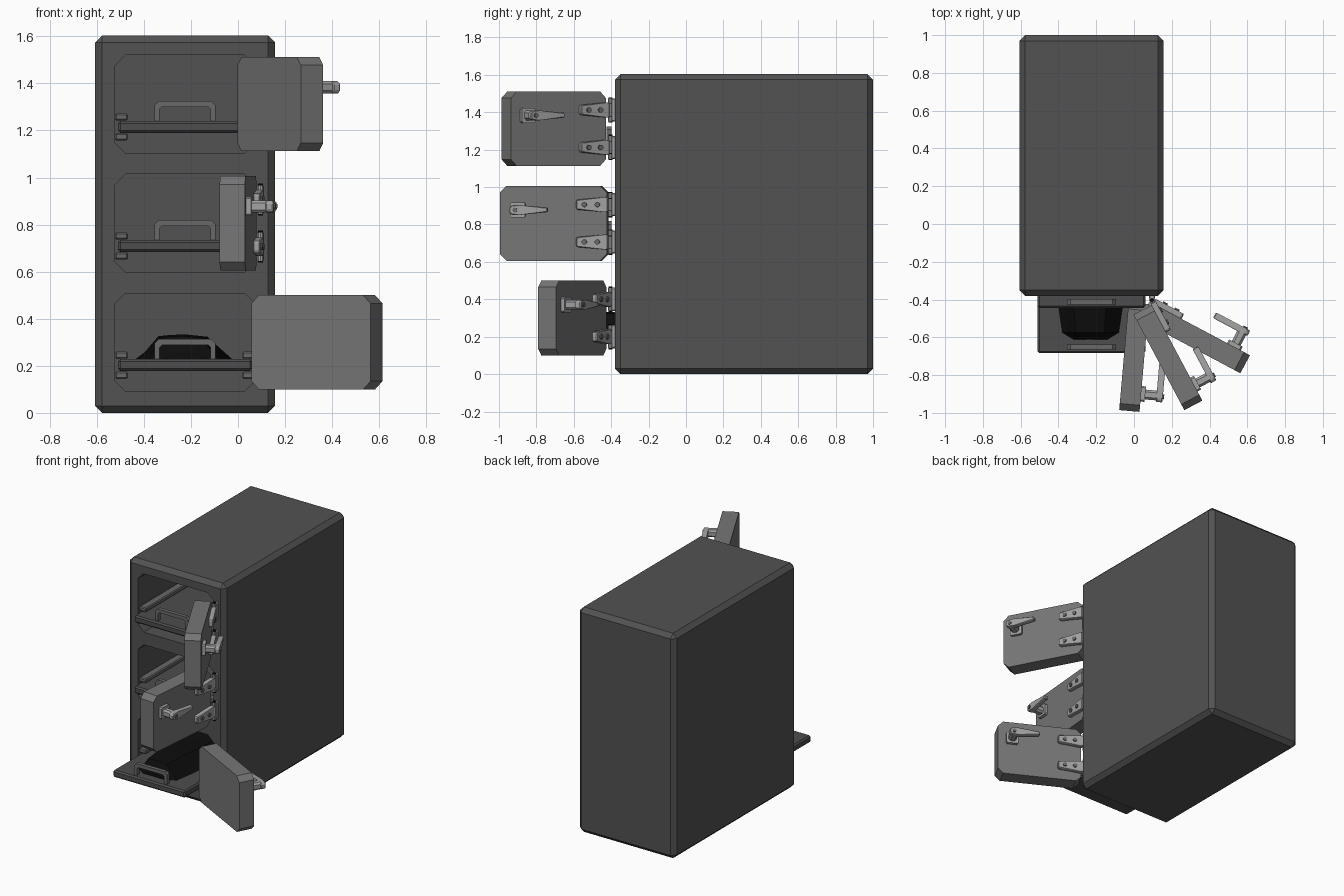
import bpy, bmesh, math
from mathutils import Matrix, Vector

if "Cube" in bpy.data.objects:
    bpy.data.objects.remove(bpy.data.objects["Cube"])


def material(name, v):
    m = bpy.data.materials.new(name)
    m.diffuse_color = (v, v, v, 1)
    m.use_nodes = True
    m.node_tree.nodes["Principled BSDF"].inputs["Base Color"].default_value = m.diffuse_color
    return m


BODY = material("dark_grey_steel", 0.085)
DOOR = material("mid_grey_steel", 0.18)
METAL = material("light_metal", 0.36)
TRAY = material("tray_grey", 0.075)
RAIL = material("rail_grey", 0.14)
BLACK = material("black", 0.004)


def finish(name, bm, mat, M=Matrix(), bevel=0):
    if bevel:
        bmesh.ops.bevel(bm, geom=bm.edges[:], offset=bevel, segments=1, affect='EDGES')
    bmesh.ops.recalc_face_normals(bm, faces=bm.faces)
    bm.transform(M)
    me = bpy.data.meshes.new(name)
    bm.to_mesh(me)
    bm.free()
    me.materials.append(mat)
    ob = bpy.data.objects.new(name, me)
    bpy.context.collection.objects.link(ob)
    return ob


def prism(name, pts, y0, y1, mat, M=Matrix(), bevel=0):
    """Extrude an (x, z) outline along y."""
    bm = bmesh.new()
    a = [bm.verts.new((x, y0, z)) for x, z in pts]
    b = [bm.verts.new((x, y1, z)) for x, z in pts]
    bm.faces.new(a)
    bm.faces.new(b[::-1])
    n = len(pts)
    for i in range(n):
        j = (i + 1) % n
        bm.faces.new((a[i], b[i], b[j], a[j]))
    return finish(name, bm, mat, M, bevel)


def rect(x0, x1, z0, z1, c=0.0):
    if not c:
        return [(x0, z0), (x1, z0), (x1, z1), (x0, z1)]
    return [(x0 + c, z0), (x1 - c, z0), (x1, z0 + c), (x1, z1 - c),
            (x1 - c, z1), (x0 + c, z1), (x0, z1 - c), (x0, z0 + c)]


def cylinder(name, r, depth, mat, M, sides=10):
    bm = bmesh.new()
    bmesh.ops.create_cone(bm, cap_ends=True, segments=sides, radius1=r, radius2=r, depth=depth)
    return finish(name, bm, mat, M)


# level centre height, door opening angle, tray front y
LEVELS = [("lower", 0.30, 152, -0.684), ("middle", 0.806, 85, -0.445), ("upper", 1.312, 118, -0.445)]
CX = -0.225
PIVOT = Vector((0.095, -0.403, 0))

# cabinet with three deep compartments
cabinet = prism("cabinet", rect(-0.607, 0.157, 0, 1.604), -0.38, 1.0, BODY, bevel=0.03)
for lvl, zc, ang, ty in LEVELS:
    cut = prism("cutter", rect(-0.523, 0.073, zc - 0.208, zc + 0.208, 0.045), -0.5, 0.93, BODY)
    cut.hide_render = True
    mod = cabinet.modifiers.new("opening", 'BOOLEAN')
    mod.operation = 'DIFFERENCE'
    mod.solver = 'EXACT'
    mod.object = cut
    bpy.context.view_layer.objects.active = cabinet
    bpy.ops.object.modifier_apply(modifier=mod.name)
    bpy.data.objects.remove(cut)

RX = Matrix.Rotation(math.radians(90), 4, 'X')
for lvl, zc, ang, ty in LEVELS:
    up = Matrix.Translation((0, 0, zc))

    # sliding tray, its pull handle and the side rails
    prism(lvl + "_tray", rect(-0.51, 0.06, -0.122, -0.072), ty, ty + 1.3, TRAY, up, 0.01)
    arch = [(-0.13, -0.075), (-0.13, -0.005), (-0.112, 0.013)]
    inner = [(-0.098, -0.012), (-0.108, -0.022), (-0.108, -0.075)]
    half = arch + [(-x, z) for x, z in arch[::-1]]
    half += [(-x, z) for x, z in inner[::-1]] + inner
    prism(lvl + "_tray_handle", half, ty + 0.02, ty + 0.047, RAIL,
          Matrix.Translation((CX, 0, zc)))
    for side, x0, x1 in (("left", -0.523, -0.468), ("right", 0.018, 0.073)):
        prism(f"{lvl}_{side}_rail_top", rect(x0, x1, -0.07, -0.04), -0.37, 0.9, RAIL, up, 0.006)
        prism(f"{lvl}_{side}_rail_base", rect(x0, x1, -0.155, -0.124), -0.37, 0.9, RAIL, up, 0.006)

    # swung-open door slab
    D = Matrix.Translation(PIVOT + Vector((0, 0, zc))) @ Matrix.Rotation(math.radians(ang), 4, 'Z')
    prism(lvl + "_door", rect(-0.595, -0.022, -0.2, 0.2, 0.035), 0.014, 0.122, DOOR, D)

    # latch: base plate, shaft and tapered lever
    prism(lvl + "_latch_plate", rect(-0.54, -0.458, 0.03, 0.112, 0.008), -0.008, 0.016, METAL, D)
    prism(lvl + "_latch_shaft", rect(-0.527, -0.475, 0.045, 0.097, 0.012), -0.075, 0.0, METAL, D)
    prism(lvl + "_latch_lever", [(-0.535, 0.055), (-0.52, 0.045), (-0.48, 0.045), (-0.33, 0.06),
                                 (-0.33, 0.085), (-0.48, 0.097), (-0.52, 0.097), (-0.535, 0.087)],
          -0.102, -0.068, METAL, D, 0.005)
    cylinder(lvl + "_latch_bolt", 0.013, 0.012, RAIL, D @ Matrix.Translation((-0.505, -0.103, 0.071)) @ RX)

    # two hinges: strap with bolts on the door, knuckle and leaf on the cabinet
    for nm, dz in (("high", 0.1), ("low", -0.1)):
        H = D @ Matrix.Translation((0, 0, dz))
        strap = [(-0.185, -0.02), (-0.178, -0.027), (-0.03, -0.04), (-0.012, -0.04),
                 (-0.012, 0.04), (-0.03, 0.04), (-0.178, 0.027), (-0.185, 0.02)]
        prism(f"{lvl}_{nm}_hinge_strap", strap, -0.015, 0.016, METAL, H, 0.005)
        for k, x in enumerate((-0.14, -0.07)):
            cylinder(f"{lvl}_{nm}_hinge_bolt_{k}", 0.014, 0.012, RAIL,
                     H @ Matrix.Translation((x, -0.017, 0)) @ RX)
        C = Matrix.Translation(PIVOT + Vector((0, 0, zc + dz)))
        cylinder(f"{lvl}_{nm}_hinge_pin", 0.011, 0.136, BLACK, C)
        for s in (-1, 1):
            cylinder(f"{lvl}_{nm}_hinge_knuckle_{s}", 0.015, 0.026, METAL,
                     C @ Matrix.Translation((0, 0, 0.048 * s)))
        cylinder(f"{lvl}_{nm}_hinge_barrel", 0.015, 0.062, METAL, C)
        prism(f"{lvl}_{nm}_hinge_leaf", rect(-0.016, 0.016, -0.062, 0.062, 0.006), 0.008, 0.026, METAL, C)

# filled black bag lying on the lower tray, lofted along y
sections = [(-0.612, 0.09, 0.03), (-0.575, 0.15, 0.1), (-0.44, 0.17, 0.107), (-0.15, 0.2, 0.09),
            (0.2, 0.207, 0.105), (0.42, 0.19, 0.09), (0.52, 0.11, 0.09), (0.57, 0.07, 0.04)]
shape = [(-1, 0), (-0.8, 0.3), (-0.52, 0.95), (0, 1), (0.48, 0.92), (0.8, 0.35), (1, 0)]
bm = bmesh.new()
rings = [[bm.verts.new((CX - 0.005 + u * w, y, 0.227 + v * h)) for u, v in shape] for y, w, h in sections]
for a, b in zip(rings, rings[1:]):
    for i in range(len(shape)):
        j = (i + 1) % len(shape)
        bm.faces.new((a[i], a[j], b[j], b[i]))
bm.faces.new(rings[0])
bm.faces.new(rings[-1][::-1])
finish("body_bag", bm, BLACK)
